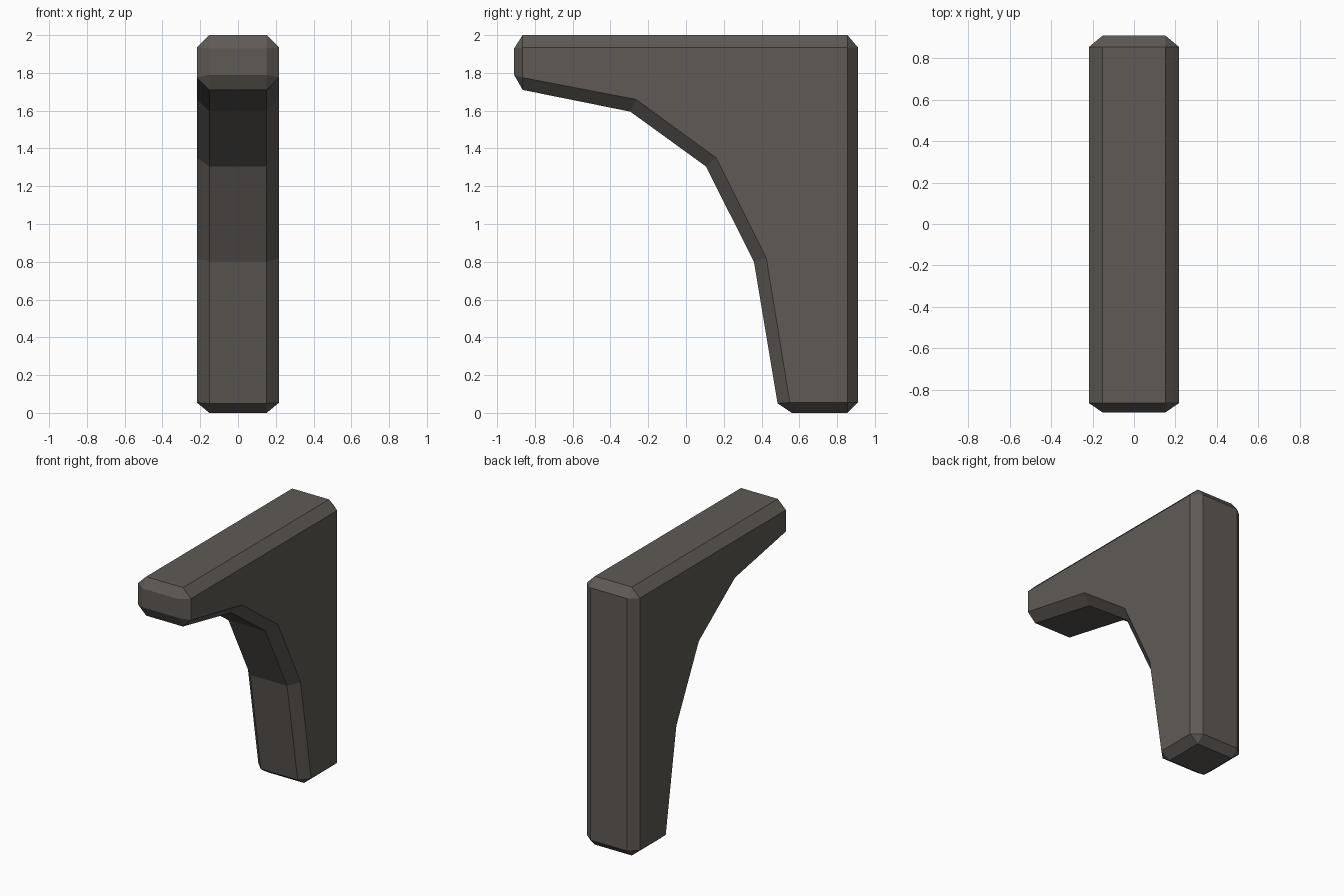
import bpy, bmesh

if "Cube" in bpy.data.objects:
    bpy.data.objects.remove(bpy.data.objects["Cube"])

# Each corner of the side face (y, z) with the rim points it chamfers to
CORNERS = [
    ((-0.865, 1.935), [(-0.91, 1.93), (-0.865, 2.0)]),
    ((0.855, 1.935), [(0.855, 2.0), (0.91, 1.935)]),
    ((0.855, 0.055), [(0.91, 0.055), (0.855, 0.0)]),
    ((0.55, 0.055), [(0.56, 0.0), (0.485, 0.05)]),
    ((0.425, 0.82), [(0.36, 0.80)]),
    ((0.16, 1.35), [(0.105, 1.305)]),
    ((-0.265, 1.66), [(-0.295, 1.595)]),
    ((-0.865, 1.775), [(-0.865, 1.71), (-0.91, 1.79)]),
]
HALF, RIM = 0.218, 0.152

bm = bmesh.new()
rims = []
for s in (1, -1):
    side = [bm.verts.new((s * HALF, *p)) for p, _ in CORNERS]
    rim = [[bm.verts.new((s * RIM, *q)) for q in qs] for _, qs in CORNERS]
    bm.faces.new(side)                                   # flat side
    for i in range(len(CORNERS)):
        j = (i + 1) % len(CORNERS)
        bm.faces.new((side[i], side[j], rim[j][0], rim[i][-1]))   # chamfer
        if len(rim[i]) == 2:
            bm.faces.new((side[i], *rim[i]))             # corner triangle
    rims.append([v for r in rim for v in r])

# Band joining the two rims
a, b = rims
for i in range(len(a)):
    j = (i + 1) % len(a)
    bm.faces.new((a[i], a[j], b[j], b[i]))
bmesh.ops.recalc_face_normals(bm, faces=bm.faces[:])

mesh = bpy.data.meshes.new("bracket")
bm.to_mesh(mesh)
bm.free()
mat = bpy.data.materials.new("dark warm grey")
mat.diffuse_color = (0.115, 0.102, 0.09, 1)
mat.use_nodes = True
mat.node_tree.nodes["Principled BSDF"].inputs["Base Color"].default_value = mat.diffuse_color
mesh.materials.append(mat)
bpy.context.collection.objects.link(bpy.data.objects.new("support_bracket", mesh))
